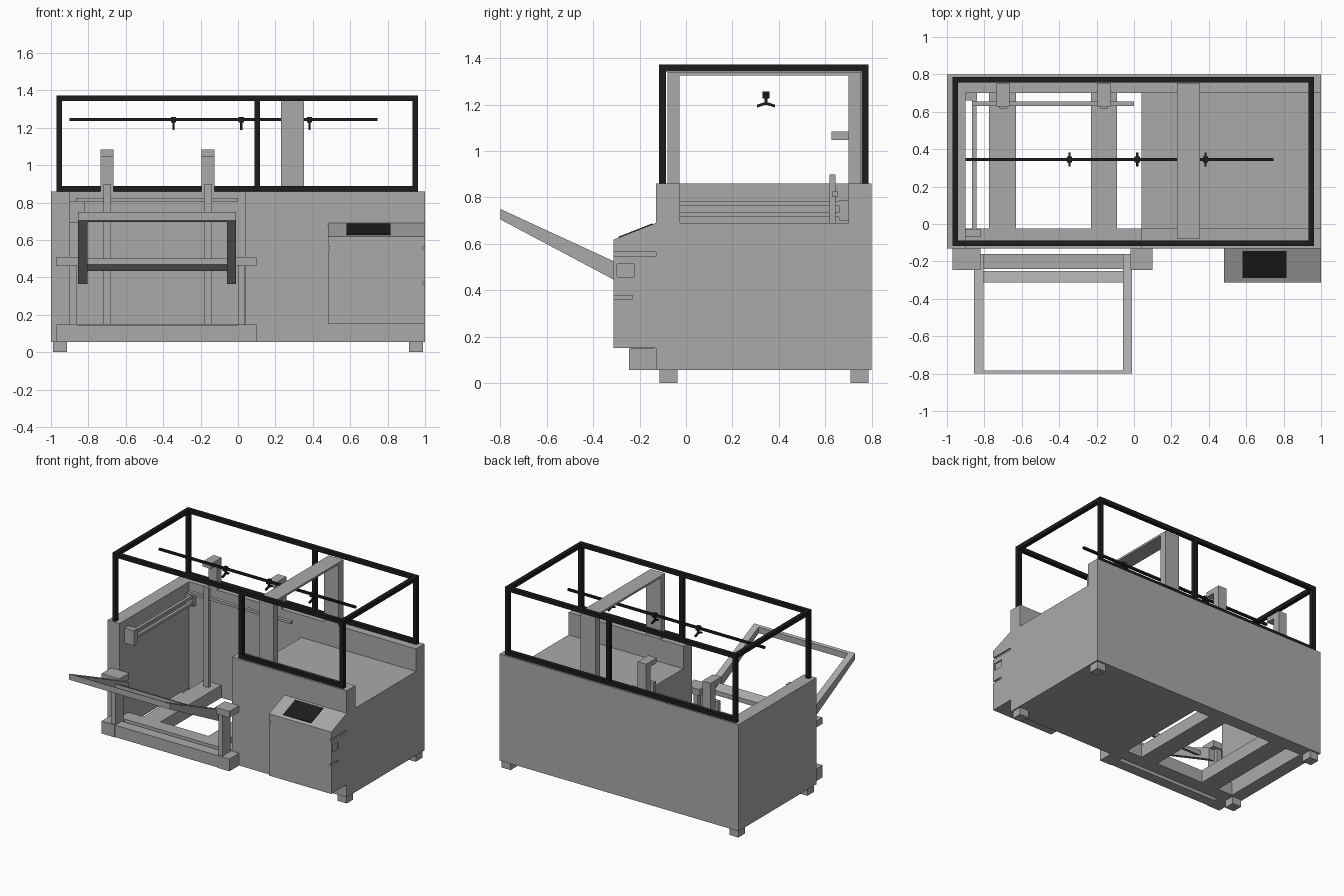
import bpy, bmesh
from mathutils import Vector

if "Cube" in bpy.data.objects:
    bpy.data.objects.remove(bpy.data.objects["Cube"], do_unlink=True)


def material(name, value):
    m = bpy.data.materials.new(name)
    m.use_nodes = True
    colour = (value, value, value, 1)
    m.diffuse_color = colour
    m.node_tree.nodes["Principled BSDF"].inputs["Base Color"].default_value = colour
    return m


GREY = material("machine grey", 0.4)
BLACK = material("frame black", 0.012)


def finish(name, bm, mat):
    bmesh.ops.recalc_face_normals(bm, faces=bm.faces)
    me = bpy.data.meshes.new(name)
    bm.to_mesh(me)
    bm.free()
    me.materials.append(mat)
    ob = bpy.data.objects.new(name, me)
    bpy.context.collection.objects.link(ob)
    return ob


def box(name, x, y, z, mat=GREY):
    """Box from (min, max) ranges on each axis."""
    bm = bmesh.new()
    bmesh.ops.create_cube(bm, size=1)
    for v in bm.verts:
        v.co = Vector([r[0] if c < 0 else r[1] for c, r in zip(v.co, (x, y, z))])
    return finish(name, bm, mat)


def prism(name, x, profile, mat=GREY):
    """Side profile of (y, z) points extruded along x."""
    bm = bmesh.new()
    face = bm.faces.new([bm.verts.new((x[0], y, z)) for y, z in profile])
    ext = bmesh.ops.extrude_face_region(bm, geom=[face])["geom"]
    moved = [g for g in ext if isinstance(g, bmesh.types.BMVert)]
    bmesh.ops.translate(bm, verts=moved, vec=(x[1] - x[0], 0, 0))
    return finish(name, bm, mat)


def cut(target, x, y, z):
    """Remove a box from the target."""
    cutter = box("cutter", x, y, z)
    cutter.hide_render = True
    mod = target.modifiers.new("cut", "BOOLEAN")
    mod.operation, mod.solver, mod.object = "DIFFERENCE", "EXACT", cutter
    bpy.context.view_layer.objects.active = target
    bpy.ops.object.modifier_apply(modifier=mod.name)
    bpy.data.objects.remove(cutter, do_unlink=True)


# Cabinet with open loading bay, lowered deck and floor openings
cabinet = box("cabinet", (-1, 1), (-0.13, 0.8), (0.055, 0.86))
cut(cabinet, (-0.9, 0.04), (-0.3, 0.7), (0.15, 1))
cut(cabinet, (0, 1.2), (-0.025, 0.7), (0.69, 1))
for x in ((-0.9, -0.775), (-0.63, -0.23), (-0.09, 0.04)):
    cut(cabinet, x, (-0.025, 0.7), (-0.1, 0.3))

# Feet
for sx in (-1, 1):
    for y in (-0.115, 0.71):
        box("foot", sorted((sx * 0.915, sx * 0.99)), (y, y + 0.078), (0, 0.055))

# Control console with grooves and screen
console = prism("control_console", (0.48, 1),
                [(-0.13, 0.15), (-0.313, 0.15), (-0.313, 0.618), (-0.13, 0.69)])
for x in ((0.4, 0.49), (0.99, 1.1)):
    cut(console, x, (-0.4, -0.13), (0.548, 0.564))
cut(console, (0.99, 1.1), (-0.298, -0.225), (0.457, 0.512))
cut(console, (0.99, 1.1), (-0.4, -0.23), (0.362, 0.377))


def slope(y, lift):
    return (y, 0.618 + (y + 0.313) * 0.393 + lift)


prism("console_screen", (0.58, 0.815),
      [slope(-0.29, -0.002), slope(-0.145, -0.002), slope(-0.145, 0.004), slope(-0.29, 0.004)], BLACK)

# Tray support: base bar, end blocks, posts and caps
box("support_base", (-0.97, 0.1), (-0.24, -0.16), (0.055, 0.145))
for block, post, cap in (((-0.97, -0.86), (-0.9, -0.86), (-0.97, -0.82)),
                         ((0, 0.1), (0, 0.035), (-0.02, 0.1))):
    box("support_foot", block, (-0.245, -0.13), (0.055, 0.148))
    box("support_post", post, (-0.235, -0.14), (0.148, 0.46))
    box("support_cap", cap, (-0.245, -0.13), (0.46, 0.508))

# Tilted tray frame
for x in ((-0.855, -0.805), (-0.06, -0.01)):
    prism("tray_arm", x, [(-0.16, 0.455), (-0.16, 0.365), (-0.8, 0.705), (-0.8, 0.75)])
prism("tray_end_bar", (-0.855, -0.01), [(-0.783, 0.742), (-0.783, 0.696), (-0.8, 0.705), (-0.8, 0.75)])
prism("tray_inner_bar", (-0.81, -0.05), [(-0.25, 0.47), (-0.25, 0.435), (-0.313, 0.468), (-0.313, 0.5)])

# Side guide rails and brackets in the bay
box("rail_front_bracket", (-0.9, -0.82), (-0.07, -0.026), (0.69, 0.805))
box("rail_rear_bracket", (-0.9, -0.84), (0.66, 0.7), (0.7, 0.79))
for z in (0.715, 0.765):
    box("guide_rail", (-0.865, -0.843), (-0.04, 0.67), (z, z + 0.02))
box("rear_rail", (-0.865, 0), (0.63, 0.655), (0.805, 0.825))

# Rear lifting posts with overhanging heads
for x in (-0.7, -0.16):
    box("lift_post", (x - 0.02, x + 0.02), (0.618, 0.645), (0.15, 0.9))
    prism("lift_head", (x - 0.035, x + 0.035),
          [(0.755, 0.86), (0.755, 1.085), (0.628, 1.085), (0.628, 1.047), (0.7, 1.047), (0.7, 0.86)])

# Gantry arch over the deck
prism("gantry", (0.23, 0.352),
      [(-0.08, 0.86), (-0.08, 1.34), (0.755, 1.34), (0.755, 0.86),
       (0.7, 0.86), (0.7, 1.325), (-0.027, 1.325), (-0.027, 0.86)])

# Black guard frame
T = 0.03
X0, X1, Y0, Y1, Z0, Z1 = -0.97, 0.963, -0.117, 0.787, 0.86, 1.373
for y in ((Y0, Y0 + T), (Y1 - T, Y1)):
    box("frame_top_bar", (X0, X1), y, (Z1 - T, Z1), BLACK)
    for x in (X0, 0.088, X1 - T):
        box("frame_post", (x, x + T), y, (Z0, Z1 - T), BLACK)
for x in (X0, X1 - T):
    box("frame_side_bar", (x, x + T), (Y0 + T, Y1 - T), (Z1 - T, Z1), BLACK)
box("frame_front_sill", (0.118, X1 - T), (Y0, Y0 + T), (Z0, Z0 + T), BLACK)
box("frame_rear_sill", (X0, X1), (Y1 - T, Y1), (Z0, Z0 + T), BLACK)

# Spray rod with forked nozzles
box("spray_rod", (-0.9, 0.745), (0.337, 0.353), (1.235, 1.251), BLACK)
for x in (-0.345, 0.018, 0.382):
    box("nozzle_hub", (x - 0.014, x + 0.014), (0.33, 0.36), (1.227, 1.257), BLACK)
    box("nozzle_stem", (x - 0.006, x + 0.006), (0.339, 0.351), (1.2, 1.23), BLACK)
    for s in (-1, 1):
        prism("nozzle_tip", (x - 0.006, x + 0.006),
              [(0.345, 1.213), (0.345, 1.2), (0.345 + s * 0.038, 1.188), (0.345 + s * 0.038, 1.2)], BLACK)
